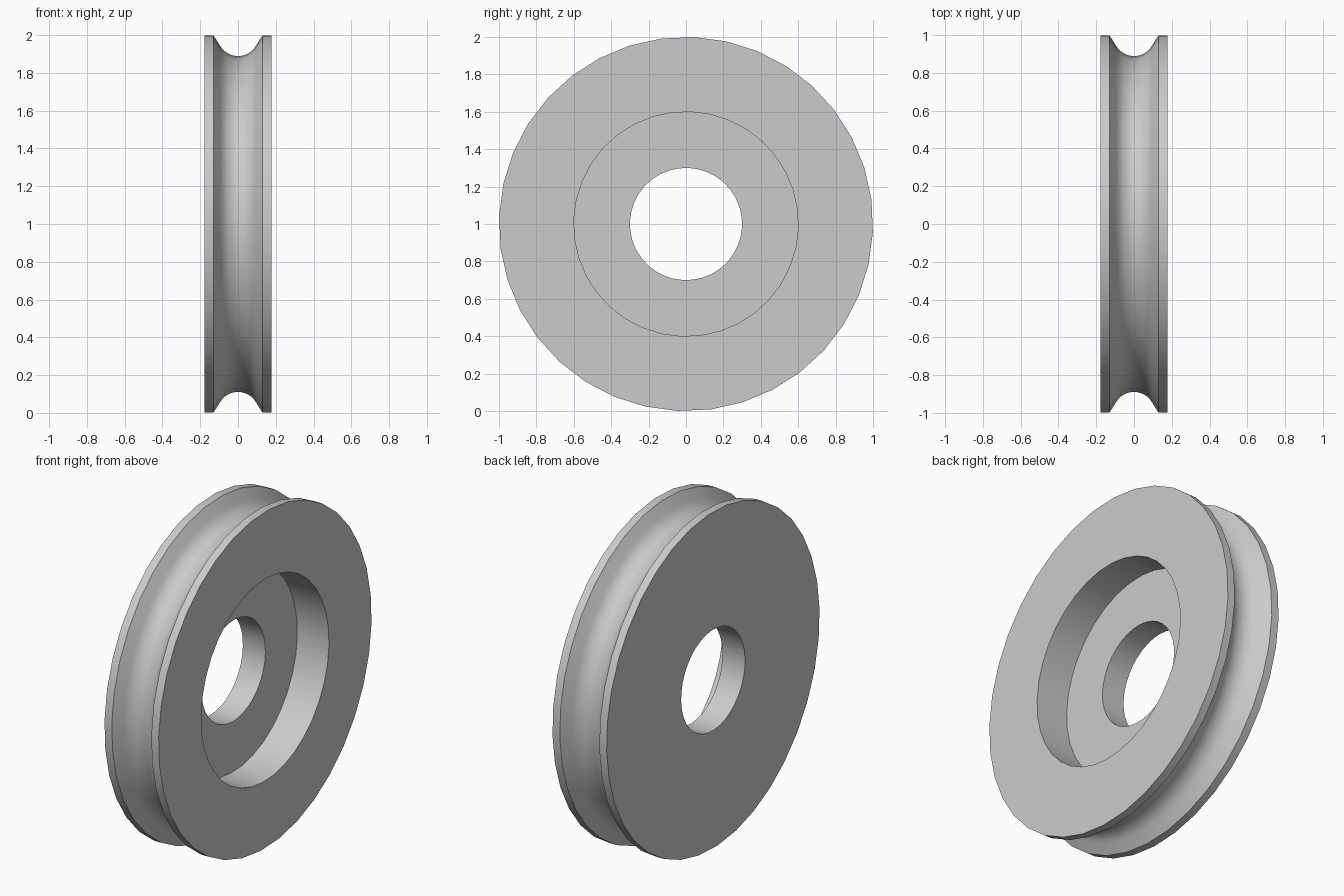
import bpy, bmesh, math

cube = bpy.data.objects.get("Cube")
if cube:
    bpy.data.objects.remove(cube, do_unlink=True)

HALF_WIDTH = 0.178      # half of the wheel thickness
GROOVE_HALF = 0.13      # half of the groove mouth
GROOVE_R = 0.11         # radius of the rounded groove bottom
GROOVE_FLOOR = 0.89     # wheel radius at the groove bottom
RECESS_X = -0.03        # floor of the recess on the left side
RECESS_R, BORE_R, RIM_R = 0.6, 0.3, 1.0
SEGMENTS = 36

mat = bpy.data.materials.new("light_grey")
mat.use_nodes = True
grey = (0.6, 0.6, 0.6, 1)
mat.diffuse_color = grey
mat.node_tree.nodes["Principled BSDF"].inputs["Base Color"].default_value = grey

# Groove: rounded bottom running tangentially into straight flanks
groove = []
for i in range(-6, 7):
    a = math.radians(10 * i)
    groove.append((GROOVE_R * math.sin(a),
                   GROOVE_FLOOR + GROOVE_R * (1 - math.cos(a))))

# Closed section as (position along axle, radius)
section = [(-HALF_WIDTH, BORE_R), (-HALF_WIDTH, RIM_R), (-GROOVE_HALF, RIM_R)]
section += groove
section += [(GROOVE_HALF, RIM_R), (HALF_WIDTH, RIM_R), (HALF_WIDTH, RECESS_R),
            (RECESS_X, RECESS_R), (RECESS_X, BORE_R)]

# Turn the section around the axle
bm = bmesh.new()
rings = []
for k in range(SEGMENTS):
    a = math.radians(7.5) + 2 * math.pi * k / SEGMENTS
    rings.append([bm.verts.new((x, r * math.cos(a), 1 + r * math.sin(a)))
                  for x, r in section])
n = len(section)
for k in range(SEGMENTS):
    ring, following = rings[k], rings[(k + 1) % SEGMENTS]
    for i in range(n):
        j = (i + 1) % n
        bm.faces.new((ring[i], ring[j], following[j], following[i]))
bmesh.ops.recalc_face_normals(bm, faces=bm.faces)

mesh = bpy.data.meshes.new("pulley_wheel")
bm.to_mesh(mesh)
bm.free()
mesh.materials.append(mat)
wheel = bpy.data.objects.new("pulley_wheel", mesh)
bpy.context.collection.objects.link(wheel)

bpy.ops.object.select_all(action='DESELECT')
wheel.select_set(True)
bpy.context.view_layer.objects.active = wheel
bpy.ops.object.shade_smooth_by_angle(angle=math.radians(30))
